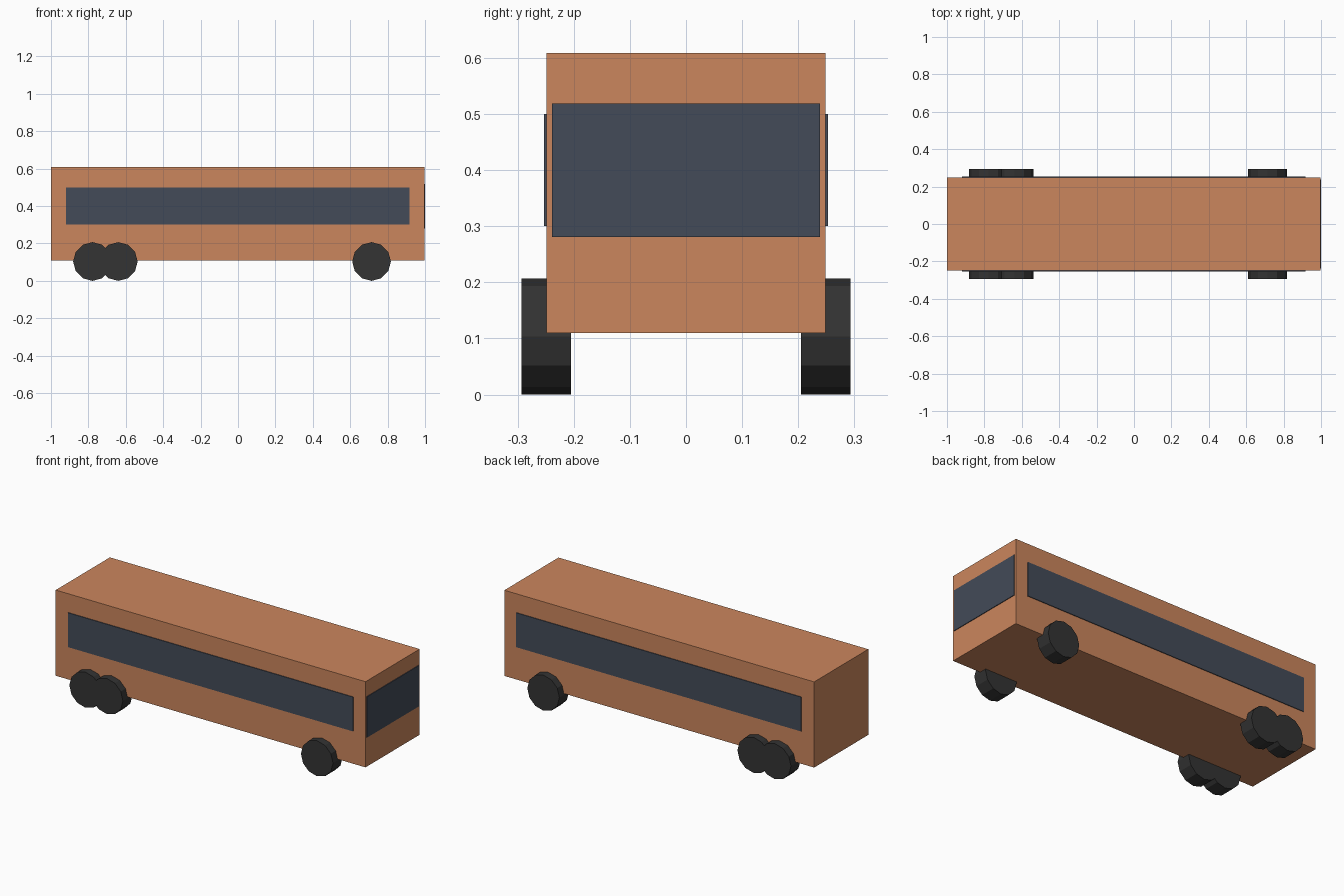
import bpy
from math import pi

cube = bpy.data.objects.get("Cube")
if cube:
    bpy.data.objects.remove(cube, do_unlink=True)


def material(name, rgb):
    mat = bpy.data.materials.new(name)
    mat.use_nodes = True
    colour = (*rgb, 1)
    mat.diffuse_color = colour
    mat.node_tree.nodes["Principled BSDF"].inputs["Base Color"].default_value = colour
    return mat


paint = material("orange_paint", (0.60, 0.24, 0.11))
glass = material("dark_glass", (0.056, 0.070, 0.098))
rubber = material("black_rubber", (0.033, 0.033, 0.033))


def box(name, low, high, mat):
    """Box between two opposite corners."""
    centre = [(a + b) / 2 for a, b in zip(low, high)]
    bpy.ops.mesh.primitive_cube_add(size=1, location=centre)
    obj = bpy.context.object
    obj.name = name
    obj.scale = [b - a for a, b in zip(low, high)]
    bpy.ops.object.transform_apply(location=False, rotation=False, scale=True)
    obj.data.materials.append(mat)


def wheel(name, x, y):
    """Twelve-sided wheel with a corner touching the ground."""
    radius = 0.1035
    bpy.ops.mesh.primitive_cylinder_add(vertices=12, radius=radius, depth=0.088,
                                        location=(x, y, radius), rotation=(pi / 2, 0, 0))
    obj = bpy.context.object
    obj.name = name
    obj.data.materials.append(rubber)


# Body shell and windscreen
box("body", (-1, -0.249, 0.11), (0.996, 0.249, 0.609), paint)
box("windscreen", (0.994, -0.239, 0.281), (1, 0.239, 0.519), glass)

# Window bands and wheels on both sides
for side, sign in (("right", -1), ("left", 1)):
    inner, outer = sorted((sign * 0.246, sign * 0.253))
    box(f"{side}_window_band", (-0.919, inner, 0.3), (0.917, outer, 0.5), glass)
    for place, x in (("front", 0.714), ("middle", -0.64), ("rear", -0.778)):
        wheel(f"{side}_{place}_wheel", x, sign * 0.249)
